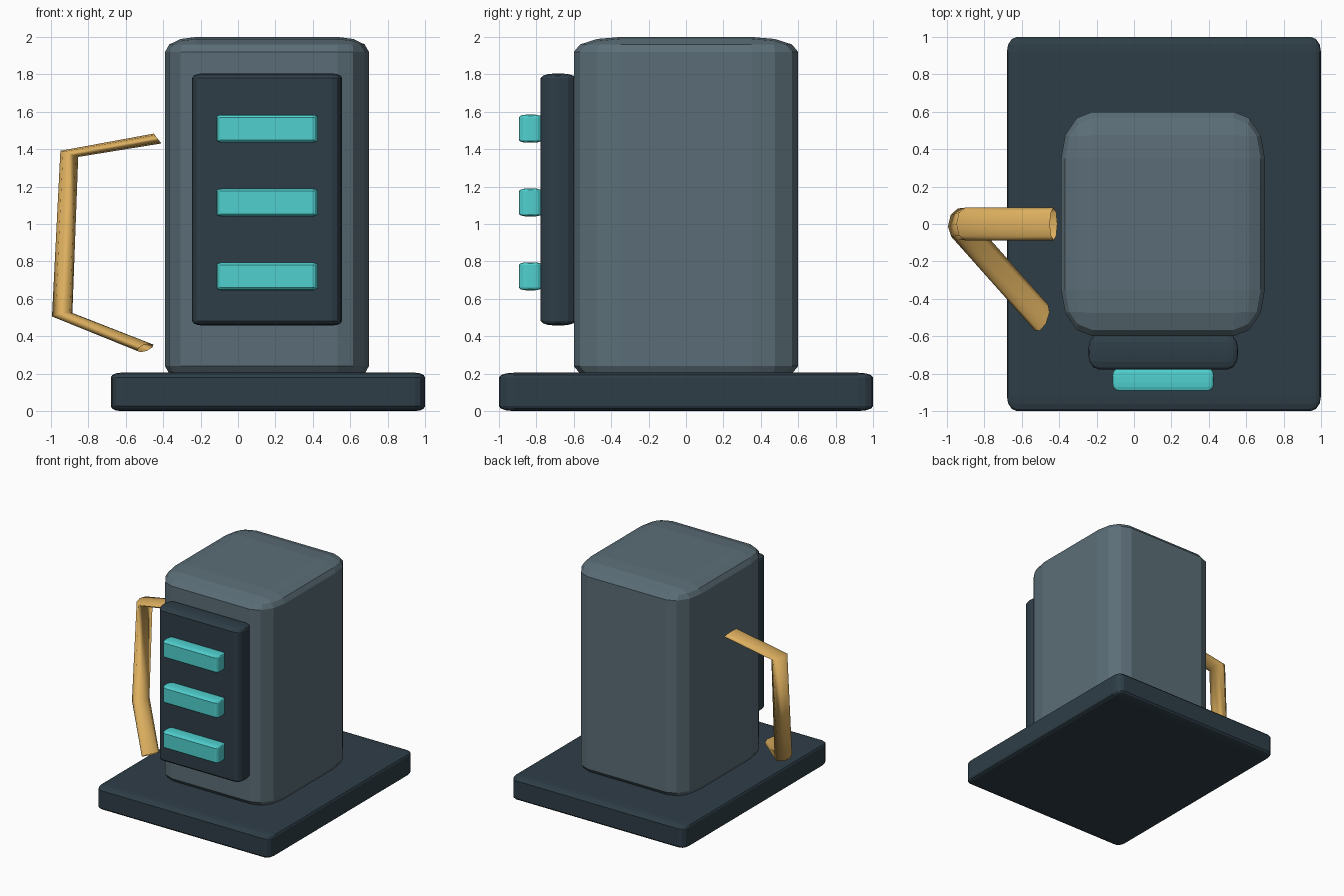
import bpy, bmesh
from mathutils import Vector

if "Cube" in bpy.data.objects:
    bpy.data.objects.remove(bpy.data.objects["Cube"])

# The whole model is stretched unevenly, so rounding differs per axis
S = Vector((0.67, 1.0, 0.32))


def material(name, rgb):
    m = bpy.data.materials.new(name)
    m.diffuse_color = (*rgb, 1)
    m.use_nodes = True
    m.node_tree.nodes["Principled BSDF"].inputs["Base Color"].default_value = m.diffuse_color
    return m


steel = material("steel", (0.105, 0.155, 0.185))
dark = material("dark", (0.028, 0.048, 0.064))
teal = material("teal", (0.08, 0.64, 0.63))
gold = material("gold", (0.72, 0.43, 0.115))


def link(name, data, mat):
    ob = bpy.data.objects.new(name, data)
    bpy.context.collection.objects.link(ob)
    data.materials.append(mat)
    ob.scale = S
    return ob


def rounded_box(name, lo, hi, radius, mat):
    lo, hi = Vector(lo), Vector(hi)
    bm = bmesh.new()
    bmesh.ops.create_cube(bm, size=1)
    for v in bm.verts:
        v.co = Vector(v.co[i] * (hi[i] - lo[i]) / S[i] for i in range(3))
    bmesh.ops.bevel(bm, geom=bm.edges[:], offset=radius, segments=3,
                    profile=0.5, affect='EDGES', clamp_overlap=True)
    me = bpy.data.meshes.new(name)
    bm.to_mesh(me)
    bm.free()
    ob = link(name, me, mat)
    ob.location = (lo + hi) / 2
    return ob


# Base plate, main body and front panel
rounded_box("base", (-0.68, -1, 0), (1, 1, 0.205), 0.08, dark)
rounded_box("body", (-0.39, -0.6, 0.16), (0.70, 0.6, 2.0), 0.25, steel)
rounded_box("front_panel", (-0.245, -0.777, 0.457), (0.557, -0.59, 1.805), 0.08, dark)

# Three display bars
for i, z in enumerate((0.72, 1.115, 1.51)):
    rounded_box(f"display_bar_{i + 1}", (-0.115, -0.893, z - 0.075),
                (0.427, -0.77, z + 0.075), 0.045, teal)

# Bent hose at the side
path = [(-0.43, 0, 1.457), (-0.902, 0, 1.375), (-0.94, 0, 0.515), (-0.495, -0.5, 0.338)]
cu = bpy.data.curves.new("hose", 'CURVE')
cu.dimensions = '3D'
cu.bevel_depth = 0.0875
cu.bevel_resolution = 2
sp = cu.splines.new('POLY')
sp.points.add(len(path) - 1)
for p, co in zip(sp.points, path):
    p.co = (co[0] / S.x, co[1] / S.y, co[2] / S.z, 1)
link("hose", cu, gold)
